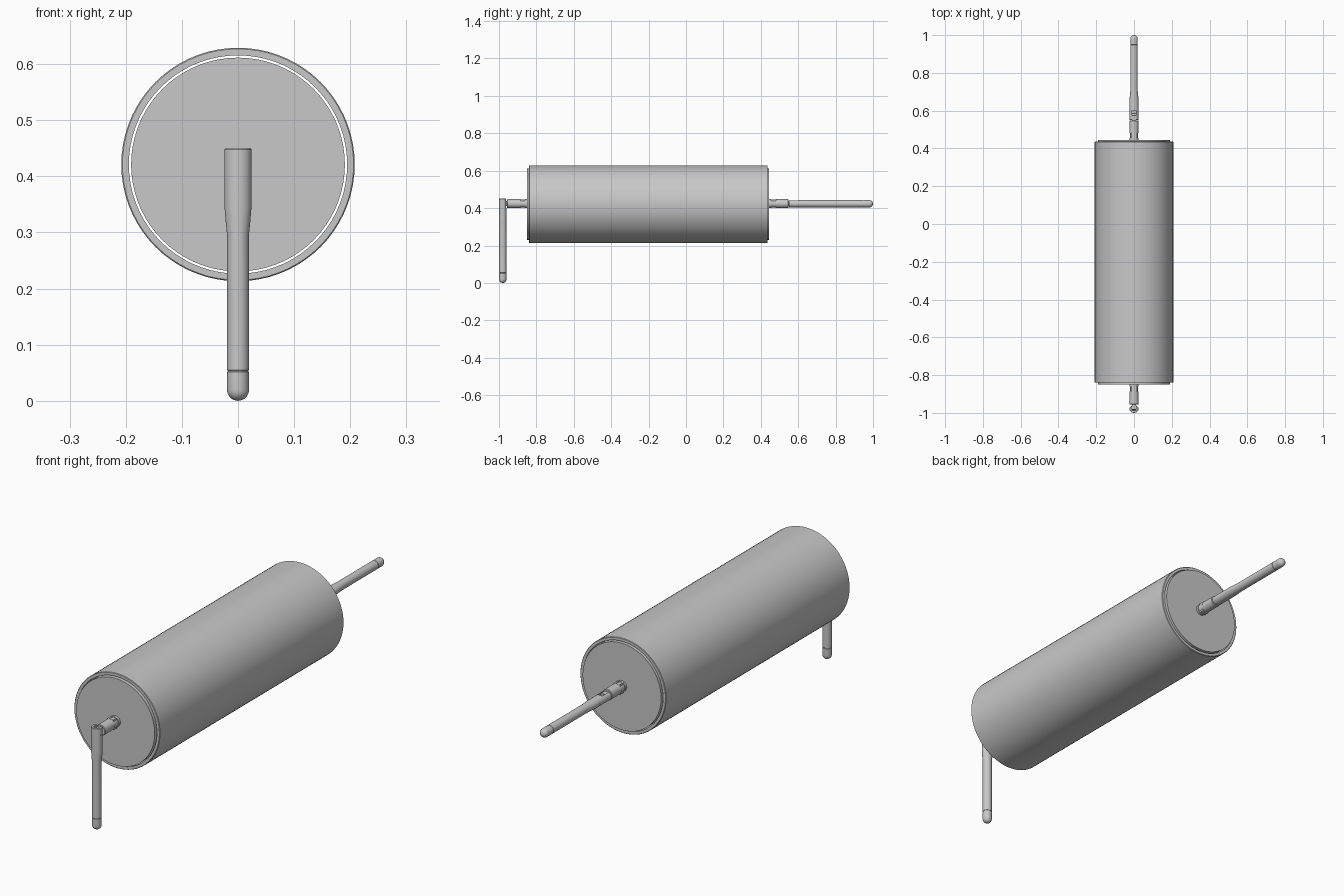
import bpy, bmesh
from math import sin, cos, pi, radians
from mathutils import Matrix

cube = bpy.data.objects.get("Cube")
if cube:
    bpy.data.objects.remove(cube, do_unlink=True)

grey = bpy.data.materials.new("plain_grey")
grey.use_nodes = True
COLOUR = (0.58, 0.58, 0.58, 1)
grey.diffuse_color = COLOUR
grey.node_tree.nodes["Principled BSDF"].inputs["Base Color"].default_value = COLOUR

AXIS = 0.421        # height of the cylinder axis
BLADE_R = 0.0195    # aerial rod radius


def place(x, y, z, tilt=0):
    return Matrix.Translation((x, y, z)) @ Matrix.Rotation(radians(tilt), 4, "X")


def finish(name, bm, matrix):
    bmesh.ops.recalc_face_normals(bm, faces=bm.faces)
    mesh = bpy.data.meshes.new(name)
    bm.to_mesh(mesh)
    bm.free()
    mesh.transform(matrix)
    mesh.materials.append(grey)
    obj = bpy.data.objects.new(name, mesh)
    bpy.context.collection.objects.link(obj)
    return obj


def smooth(obj):
    bpy.ops.object.select_all(action="DESELECT")
    obj.select_set(True)
    bpy.context.view_layer.objects.active = obj
    bpy.ops.object.shade_smooth_by_angle(angle=radians(30))


def loft(name, sections, matrix, sides=32, hollow=False):
    """Join elliptical rings (height, x radius, y radius) along local z."""
    bm = bmesh.new()
    rings = [[bm.verts.new((rx * cos(2 * pi * i / sides), ry * sin(2 * pi * i / sides), t))
              for i in range(sides)] for t, rx, ry in sections]
    pairs = list(zip(rings, rings[1:]))
    if hollow:
        pairs.append((rings[-1], rings[0]))
    else:
        bm.faces.new(rings[0])
        bm.faces.new(rings[-1])
    for a, b in pairs:
        for i in range(sides):
            j = (i + 1) % sides
            bm.faces.new((a[i], a[j], b[j], b[i]))
    obj = finish(name, bm, matrix)
    smooth(obj)
    return obj


def box(name, low, high, matrix):
    bm = bmesh.new()
    bmesh.ops.create_cube(bm, size=1)
    for v in bm.verts:
        v.co = [(a + b) / 2 + c * (b - a) for a, b, c in zip(low, high, v.co)]
    return finish(name, bm, matrix)


def round_sections(points):
    return [(t, r, r) for t, r in points]


# Outer sleeve and the slightly longer core, with a thin open gap between
along_y = place(0, 0, AXIS, -90)
loft("outer_sleeve", round_sections([(-0.84, 0.1945), (-0.84, 0.206), (-0.838, 0.208),
     (0.435, 0.208), (0.437, 0.206), (0.437, 0.1945)]), along_y, 72, hollow=True)
loft("inner_core", round_sections([(-0.85, 0.1905), (0.445, 0.1905)]), along_y, 72)


def connector(side, matrix, length):
    # Stepped mount with a waist, a narrow tongue and its hinge pin
    loft(side + "_connector", round_sections([
        (-0.005, 0.024), (0.01, 0.024), (0.01, 0.021), (0.036, 0.021), (0.036, 0.024),
        (length - 0.002, 0.024), (length, 0.022)]), matrix)
    for s in (-1, 1):
        box(side + "_connector_key", (s * 0.011 - 0.004, -0.0225, 0.01),
            (s * 0.011 + 0.004, 0.0225, 0.036), matrix)
    box(side + "_hinge_tongue", (-0.0105, -0.014, length - 0.01),
        (0.0105, 0.014, length + 0.026), matrix)


def aerial(side, matrix):
    # Rod: flattened wide root, taper, fine groove and domed tip
    tip = 0.45
    groove = tip - 0.055
    sections = [(0, 0.0225, 0.019), (-0.002, 0.024, 0.0205), (-0.105, 0.024, 0.0205),
                (-0.13, 0.022, 0.02), (-0.155, BLADE_R, BLADE_R)]
    sections += round_sections([(-groove, BLADE_R), (-groove - 0.001, 0.0185),
                                (-groove - 0.003, 0.0185), (-groove - 0.004, BLADE_R)])
    for k in range(8):
        a = k * pi / 16
        r = BLADE_R * cos(a)
        sections.append((-(tip - BLADE_R) - BLADE_R * sin(a), r, r))
    sections.append((-tip, 0.001, 0.001))
    rod = loft(side + "_aerial", sections, matrix)

    # Hinge slot, open at the root and on one side only
    cutter = box(side + "_slot_cutter", (-0.0115, -0.009, -0.05), (0.0115, 0.05, 0.02), matrix)
    cutter.hide_render = True
    cut = rod.modifiers.new("hinge_slot", "BOOLEAN")
    cut.object = cutter
    cut.operation = "DIFFERENCE"
    cut.solver = "EXACT"
    bpy.context.view_layer.objects.active = rod
    bpy.ops.object.modifier_apply(modifier=cut.name)
    bpy.data.objects.remove(cutter, do_unlink=True)
    smooth(rod)

    # Pin across the slot
    pin = matrix @ Matrix.Translation((0, 0, -0.029)) @ Matrix.Rotation(pi / 2, 4, "Y")
    loft(side + "_hinge_pin", round_sections([(-0.0235, 0.006), (0.0235, 0.006)]), pin, 16)


# Front aerial hangs down, rear aerial points straight back
connector("front", place(0, -0.85, AXIS + 0.003, 90), 0.106)
aerial("front", place(0, -0.9795, 0.45))
connector("rear", place(0, 0.445, AXIS + 0.003, -90), 0.103)
aerial("rear", place(0, 0.55, AXIS + 0.002, 90))
